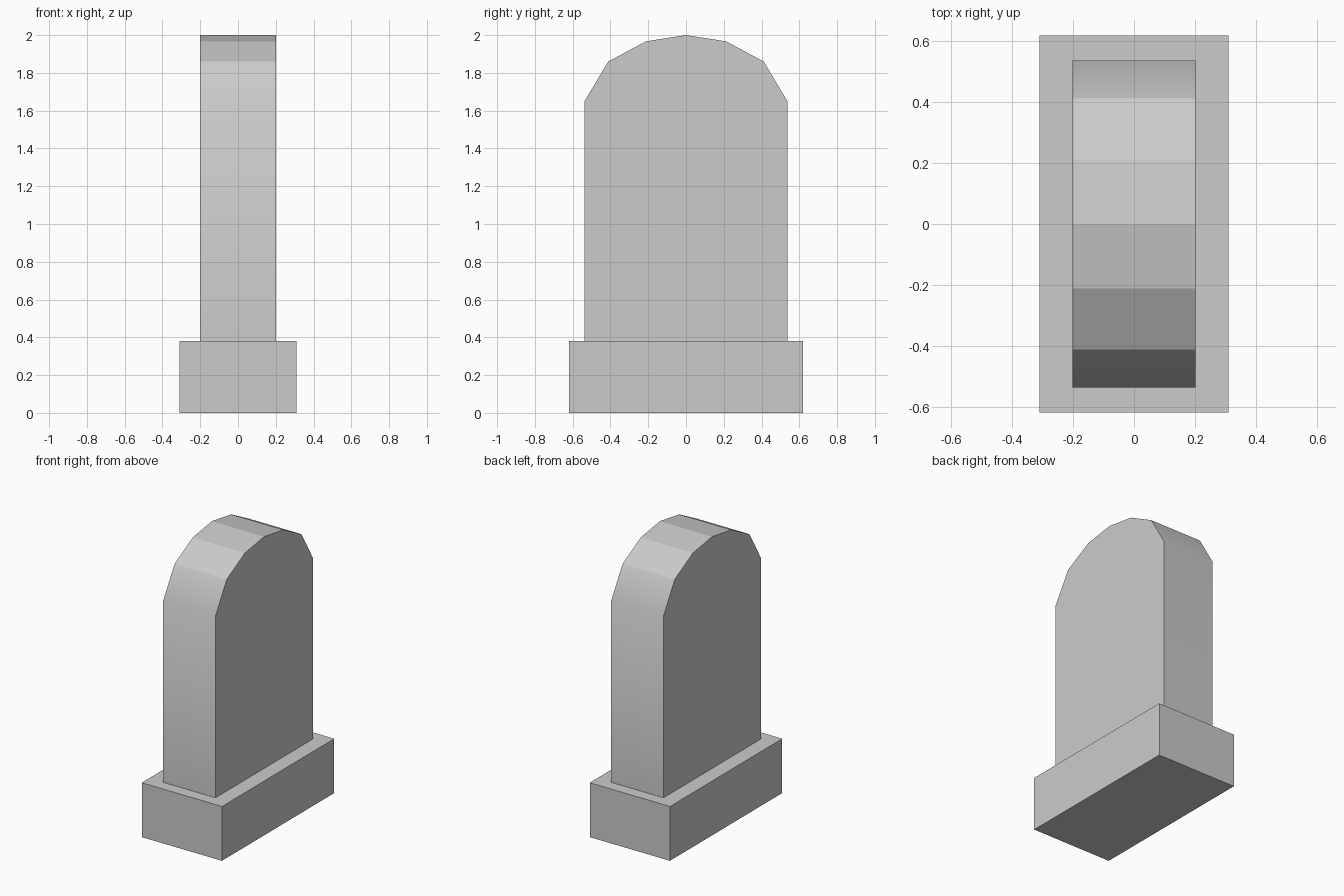
import bpy
import bmesh

cube = bpy.data.objects.get("Cube")
if cube:
    bpy.data.objects.remove(cube, do_unlink=True)

# Plain grey stone
stone = bpy.data.materials.new("grey_stone")
stone.use_nodes = True
colour = (0.6, 0.6, 0.6, 1)
stone.diffuse_color = colour
stone.node_tree.nodes["Principled BSDF"].inputs["Base Color"].default_value = colour


def extrude_profile(name, profile, half_width, shoulder=None):
    """Extrude a (y, z) outline along x; only edges at the shoulder height are soft."""
    bm = bmesh.new()
    face = bm.faces.new([bm.verts.new((-half_width, y, z)) for y, z in profile])
    result = bmesh.ops.extrude_face_region(bm, geom=[face])
    moved = [v for v in result["geom"] if isinstance(v, bmesh.types.BMVert)]
    bmesh.ops.translate(bm, verts=moved, vec=(2 * half_width, 0, 0))
    bmesh.ops.recalc_face_normals(bm, faces=bm.faces)
    for f in bm.faces:
        f.smooth = shoulder is not None
    for e in bm.edges:
        a, b = (v.co for v in e.verts)
        across = abs(a.x - b.x) > half_width
        soft = shoulder is not None and across and abs(a.z - shoulder) < 0.001
        e.smooth = soft
    mesh = bpy.data.meshes.new(name)
    bm.to_mesh(mesh)
    bm.free()
    mesh.materials.append(stone)
    obj = bpy.data.objects.new(name, mesh)
    bpy.context.collection.objects.link(obj)
    return obj


# Plinth
base_top = 0.38
base_y = 0.62
extrude_profile("plinth", [(-base_y, 0), (base_y, 0), (base_y, base_top), (-base_y, base_top)], 0.31)

# Upright slab with a faceted arched top
half = [(0.537, base_top), (0.537, 1.65), (0.412, 1.86), (0.212, 1.967)]
outline = half + [(0, 2)] + [(-y, z) for y, z in reversed(half)]
extrude_profile("arched_slab", outline, 0.202, shoulder=1.65)
